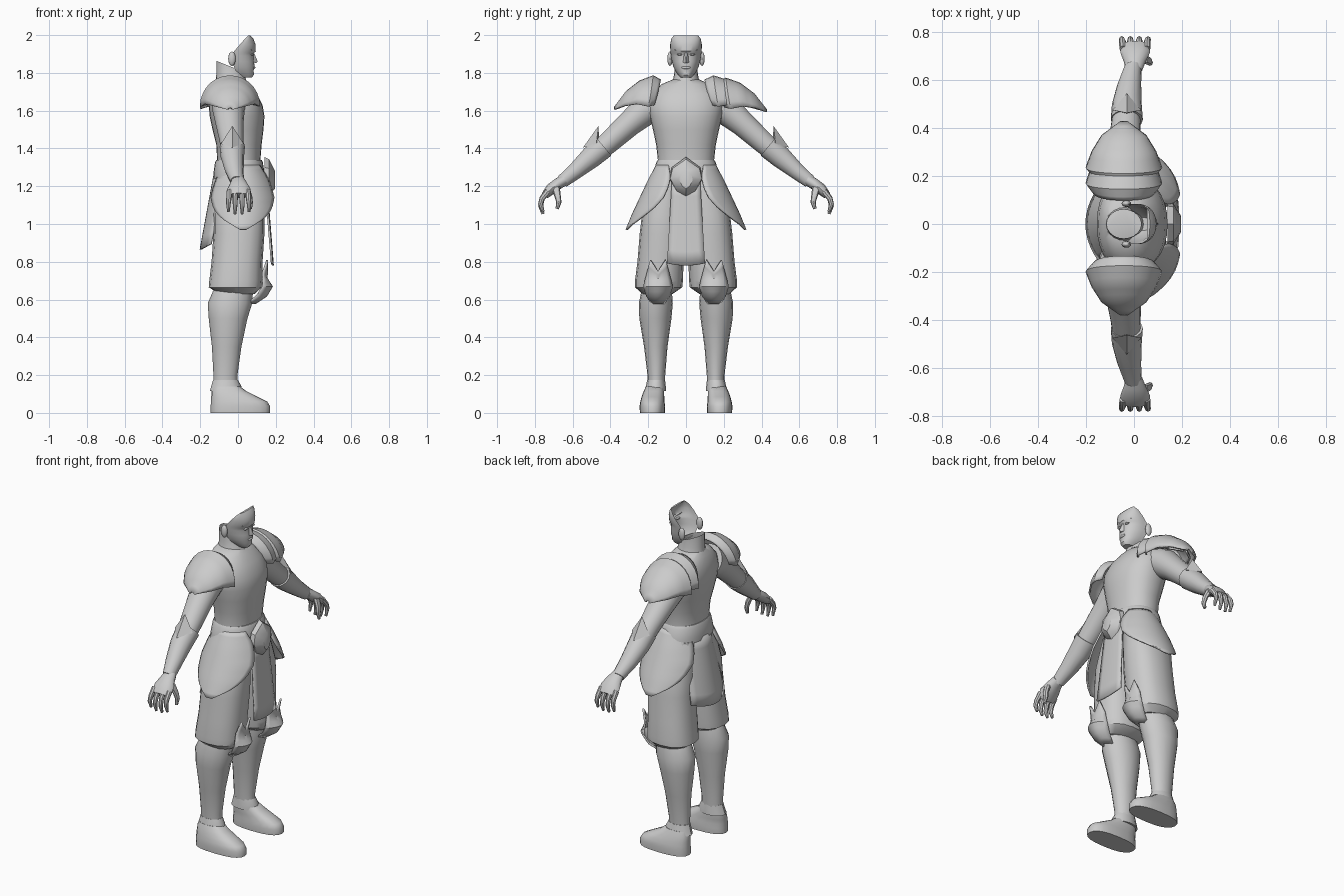
import bpy, bmesh, math
from mathutils import Vector

if "Cube" in bpy.data.objects:
    bpy.data.objects.remove(bpy.data.objects["Cube"])

GREY = bpy.data.materials.new("plain grey")
GREY.diffuse_color = (0.6, 0.6, 0.6, 1)
GREY.use_nodes = True
GREY.node_tree.nodes["Principled BSDF"].inputs["Base Color"].default_value = GREY.diffuse_color


def lut(t, vals):
    """Sample evenly spaced values at t in 0..1."""
    f = min(max(t, 0), 1) * (len(vals) - 1)
    i = min(int(f), len(vals) - 2)
    return vals[i] + (vals[i + 1] - vals[i]) * (f - i)


def finish(name, bm, thick=0, angle=40, recalc=True):
    if recalc:
        bmesh.ops.recalc_face_normals(bm, faces=bm.faces)
    me = bpy.data.meshes.new(name)
    bm.to_mesh(me)
    bm.free()
    ob = bpy.data.objects.new(name, me)
    bpy.context.collection.objects.link(ob)
    me.materials.append(GREY)
    if thick:
        mod = ob.modifiers.new("thickness", 'SOLIDIFY')
        mod.thickness = thick
        mod.offset = 0
    bpy.ops.object.select_all(action='DESELECT')
    ob.select_set(True)
    bpy.context.view_layer.objects.active = ob
    bpy.ops.object.shade_smooth_by_angle(angle=math.radians(angle))
    return ob


def skin(name, rings, closed=True, caps=(True, True), thick=0, angle=40):
    """Bridge rows of points into a surface."""
    bm = bmesh.new()
    rows = [[bm.verts.new(p) for p in r] for r in rings]
    n = len(rows[0])
    for a, b in zip(rows, rows[1:]):
        for i in range(n if closed else n - 1):
            j = (i + 1) % n
            bm.faces.new((a[i], a[j], b[j], b[i]))
    if caps[0]:
        bm.faces.new(rows[0])
    if caps[1]:
        bm.faces.new(rows[-1])
    return finish(name, bm, thick, angle)


def spow(v, p):
    return math.copysign(abs(v) ** p, v)


def stack(name, rings, side=1, n=20, p=1.0, caps=(True, True), tilt=0, angle=40):
    """Horizontal oval rings: z, back x, front x, centre y, half width."""
    out = []
    for k, (z, xb, xf, yc, w) in enumerate(rings):
        row = []
        for i in range(n):
            a = math.tau * i / n
            dx = (xf - xb) / 2 * spow(math.cos(a), p)
            slope = tilt if k == len(rings) - 1 else 0
            row.append(((xf + xb) / 2 + dx, side * (yc + w * spow(math.sin(a), p)), z + slope * dx))
        out.append(row)
    return skin(name, out, caps=caps, angle=angle)


def limb(name, path, side=1, n=14):
    """Tube through x, y, z with radii along x and across."""
    out = []
    for i, (x, y, z, rx, rv) in enumerate(path):
        a, b = path[max(i - 1, 0)], path[min(i + 1, len(path) - 1)]
        t = Vector((0, b[1] - a[1], b[2] - a[2])).normalized()
        v = t.cross(Vector((1, 0, 0)))
        row = []
        for k in range(n):
            q = math.tau * k / n
            c = Vector((x, y, z)) + Vector((rx * math.cos(q), 0, 0)) + v * rv * math.sin(q)
            row.append((c.x, side * c.y, c.z))
        out.append(row)
    return skin(name, out)


def patch(name, fn, nu, nv, side=1, thick=0.01, angle=40):
    """Curved plate from fn(u in 0..1, v in -1..1)."""
    rows = []
    for i in range(nu + 1):
        pts = [fn(i / nu, 2 * j / nv - 1) for j in range(nv + 1)]
        rows.append([(x, side * y, z) for x, y, z in pts])
    return skin(name, rows, closed=False, caps=(False, False), thick=thick, angle=angle)


def hull(name, pts, side=1, angle=30):
    bm = bmesh.new()
    for x, y, z in pts:
        bm.verts.new((x, side * y, z))
    bmesh.ops.convex_hull(bm, input=bm.verts)
    return finish(name, bm, angle=angle)


def ball(name, loc, scale):
    bm = bmesh.new()
    bmesh.ops.create_uvsphere(bm, u_segments=12, v_segments=8, radius=1)
    for v in bm.verts:
        v.co = [loc[k] + scale[k] * v.co[k] for k in range(3)]
    return finish(name, bm)


# Head: a face shell left open at the back
face = [(1.775, .03, .072, .028), (1.79, .01, .085, .042), (1.81, -.01, .082, .056),
        (1.83, -.02, .088, .066), (1.86, -.03, .085, .075), (1.89, -.03, .082, .08),
        (1.905, -.025, .084, .082), (1.915, -.02, .094, .083), (1.95, .01, .093, .084),
        (1.98, .036, .082, .078), (1.997, .054, .066, .066)]
rows = []
for z, xb, xf, w in face:
    angs = [math.pi * (i / 16 - .5) for i in range(17)]
    rows.append([(xb + (xf - xb) * math.cos(a) ** .85, w * spow(math.sin(a), .9), z) for a in angs])
skin("head", rows, closed=False, caps=(True, True))
hull("nose", [(.083, -.008, 1.91), (.083, .008, 1.91), (.104, 0, 1.862),
              (.08, -.018, 1.855), (.08, .018, 1.855), (.098, 0, 1.852)])
ball("lips", (.083, 0, 1.828), (.009, .024, .008))
stack("neck", [(1.68, -.13, .06, 0, .10), (1.74, -.12, .05, 0, .075), (1.79, -.115, .035, 0, .063),
               (1.835, -.115, .03, 0, .06)], tilt=-.4, caps=(False, False))

# Torso and belt
stack("torso", [(1.22, -.12, .12, 0, .16), (1.33, -.11, .118, 0, .148), (1.42, -.115, .125, 0, .158),
                (1.50, -.135, .135, 0, .175), (1.57, -.15, .14, 0, .192), (1.63, -.155, .13, 0, .2),
                (1.69, -.148, .10, 0, .18), (1.74, -.13, .06, 0, .13), (1.765, -.115, .035, 0, .07)],
      n=28, p=.9)
stack("belt", [(1.34, -.115, .125, 0, .148), (1.325, -.122, .132, 0, .158), (1.27, -.13, .14, 0, .172),
               (1.24, -.13, .14, 0, .178)], n=28, p=.9)
outline = [(0, 1.355), (.075, 1.30), (.088, 1.24), (.05, 1.17), (0, 1.14)]
buckle = []
for s in (-1, 1):
    for y, z in outline:
        buckle += [(.14, s * y, z), (.165, s * y * .95, 1.235 + (z - 1.235) * .9),
                   (.195, s * y * .4, 1.225 + (z - 1.225) * .45)]
hull("buckle", buckle)

# Cloth panels front and back
patch("front_panel", lambda u, v: (.15 + .035 * u - .006 * v * v, v * (.075 + .025 * u),
                                   1.22 - .44 * u + .012 * v * v * u), 6, 6)
patch("back_panel", lambda u, v: (-.125 - .073 * u + .055 * v * v, v * (.12 + .035 * u),
                                  1.26 - .395 * u + .03 * v * v * u), 6, 10)


def hip(u, v):
    a = math.radians(88 + v * lut(u, [52, 62, 62, 58, 48, 32, 5]))
    return (.02 + lut(u, [.115, .16, .195, .21, .2]) * math.cos(a),
            lut(u, [.155, .20, .24, .28, .315]) * math.sin(a), 1.31 - .34 * u)


def knee(u, v):
    return (lut(u, [.155, .15, .18, .15, .09]) - lut(u, [0, .02, .05, .05, .04]) * v * v,
            .148 + v * lut(u, [.04, .058, .075, .06, .03]),
            lut(u, [.81, .74, .67, .62, .58]) - .06 * (1 - abs(v)) * max(0, 1 - 2 * u))


def pad(inner, tip, drop=0):
    """Pointed shoulder shell between two y positions."""
    def fn(u, v):
        a = v * math.pi / 2
        y = inner + (tip - inner) * lut(u, [0, .16, .45, .74, 1]) + .035 * v * v * (1 - u)
        w = lut(u, [.125, .155, .13, .09, .012])
        z = lut(u, [1.76, 1.782, 1.755, 1.70, 1.615]) - drop
        return (-.042 + w * math.sin(a), y, z - lut(u, [.13, .16, .12, .075, .01]) * (1 - math.cos(a)))
    return fn


for side, tag in ((1, "left"), (-1, "right")):
    # Ear, eye and brow
    ball(tag + "_ear", (-.032, side * .085, 1.875), (.02, .014, .038))
    ball(tag + "_eye", (.076, side * .033, 1.898), (.009, .015, .006))
    hull(tag + "_brow", [(.09, .012, 1.908), (.097, .014, 1.916), (.07, .06, 1.92),
                         (.066, .06, 1.928), (.08, .035, 1.914)], side)
    # Arm, forearm guard and its fin
    limb(tag + "_upper_arm", [(-.05, .14, 1.64, .09, .09), (-.05, .22, 1.60, .085, .082),
                              (-.045, .30, 1.53, .074, .068), (-.035, .40, 1.44, .063, .06),
                              (-.03, .49, 1.36, .055, .052)], side, 18)
    limb(tag + "_forearm_guard", [(-.03, .435, 1.41, .067, .064), (-.03, .50, 1.355, .062, .06),
                                  (-.02, .58, 1.285, .05, .046), (-.005, .655, 1.225, .036, .036)], side, 14)
    hull(tag + "_elbow_fin", [(-.03, .463, 1.52), (-.03, .545, 1.405), (.03, .475, 1.425),
                              (-.09, .475, 1.425), (-.03, .46, 1.43)], side)
    # Hand
    limb(tag + "_palm", [(0, .64, 1.235, .034, .03), (.003, .675, 1.215, .045, .03),
                         (.005, .715, 1.185, .062, .03), (.005, .748, 1.15, .058, .02)], side, 12)
    for k, x in enumerate((-.046, -.014, .02, .053)):
        d = .012 * (k in (0, 3))
        limb(tag + "_finger_%d" % (k + 1),
             [(x, .73, 1.175, .015, .017), (x * 1.05, .762, 1.135, .014, .015),
              (x * 1.1, .77, 1.095 + d, .012, .013), (x * 1.1, .757, 1.053 + d, .007, .008)], side, 8)
    limb(tag + "_thumb", [(.04, .69, 1.195, .018, .022), (.06, .68, 1.15, .015, .017),
                          (.066, .673, 1.115, .013, .014), (.066, .682, 1.08, .008, .009)], side, 8)
    # Hip plate, leg and boot
    patch(tag + "_hip_plate", hip, 14, 14, side)
    stack(tag + "_trouser_leg", [(1.25, -.11, .12, .085, .085), (1.05, -.13, .14, .118, .115),
                                 (.95, -.13, .14, .125, .12), (.80, -.14, .13, .135, .122),
                                 (.70, -.152, .128, .143, .127), (.665, -.155, .125, .145, .125),
                                 (.63, -.10, .09, .15, .08)], side, 16, .85)
    patch(tag + "_knee_guard", knee, 8, 8, side)
    stack(tag + "_shin", [(.65, -.13, .08, .155, .08), (.58, -.16, .075, .16, .09),
                          (.50, -.155, .05, .162, .085), (.35, -.138, .018, .16, .062),
                          (.20, -.13, -.003, .157, .047), (.12, -.13, 0, .157, .045)], side, 16)
    stack(tag + "_ankle_cuff", [(.175, -.132, .0, .158, .047), (.14, -.142, .018, .16, .053),
                                (.115, -.15, .022, .162, .057)], side, 12)
    stack(tag + "_boot", [(0, -.145, .17, .178, .066), (.035, -.145, .17, .178, .068),
                          (.06, -.143, .155, .178, .064), (.085, -.142, .105, .175, .06),
                          (.115, -.14, .045, .17, .054), (.14, -.132, .01, .165, .048)], side, 20, .8)

# Shoulder armour: the left one has an extra lower layer
patch("left_shoulder_pad", pad(.10, .385), 12, 14)
patch("left_shoulder_under_plate", pad(.17, .425, .012), 12, 14)
patch("right_shoulder_pad", pad(.135, .378), 12, 14, -1)
